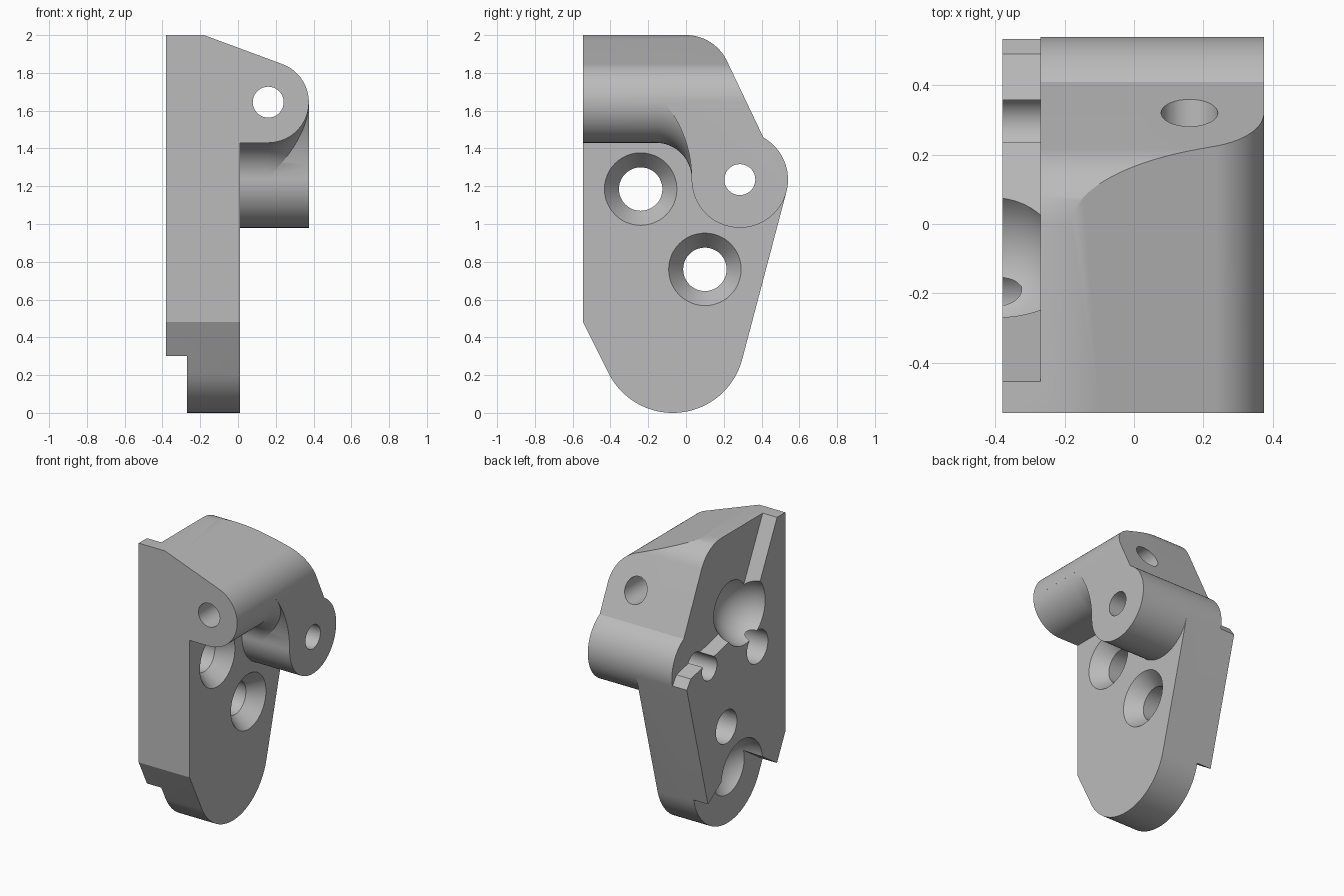
import bpy
import bmesh
from math import cos, sin, radians
from mathutils import Matrix, Vector

cube = bpy.data.objects.get("Cube")
if cube:
    bpy.data.objects.remove(cube, do_unlink=True)

grey = bpy.data.materials.new("plain grey")
grey.use_nodes = True
COLOUR = (0.5, 0.5, 0.5, 1)
grey.diffuse_color = COLOUR
grey.node_tree.nodes["Principled BSDF"].inputs["Base Color"].default_value = COLOUR


def arc(centre, radius, start, end, steps=24):
    angles = [radians(start + (end - start) * i / steps) for i in range(steps + 1)]
    return [(centre[0] + radius * cos(a), centre[1] + radius * sin(a)) for a in angles]


def finish(name, bm):
    bmesh.ops.recalc_face_normals(bm, faces=bm.faces)
    mesh = bpy.data.meshes.new(name)
    bm.to_mesh(mesh)
    bm.free()
    mesh.materials.append(grey)
    obj = bpy.data.objects.new(name, mesh)
    bpy.context.collection.objects.link(obj)
    return obj


def loft(name, rings):
    """Solid through matching closed rings of points."""
    bm = bmesh.new()
    loops = [[bm.verts.new(p) for p in ring] for ring in rings]
    n = len(loops[0])
    for a, b in zip(loops, loops[1:]):
        for i in range(n):
            j = (i + 1) % n
            bm.faces.new((a[i], a[j], b[j], b[i]))
    bm.faces.new(loops[0])
    bm.faces.new(loops[-1])
    return finish(name, bm)


def side_prism(name, profile, x0, x1):
    return loft(name, [[(x, y, z) for y, z in profile] for x in (x0, x1)])


def front_prism(name, profile, y0, y1):
    return loft(name, [[(x, y, z) for x, z in profile] for y in (y0, y1)])


def combine(target, tool, operation):
    mod = target.modifiers.new(operation, "BOOLEAN")
    mod.operation = operation
    mod.solver = "EXACT"
    mod.object = tool
    bpy.context.view_layer.objects.active = target
    bpy.ops.object.modifier_apply(modifier=mod.name)
    bpy.data.objects.remove(tool, do_unlink=True)


FRONT, INNER, OUTER = -0.545, 0.01, 0.375
LUG, LUG_R = (0.285, 1.235), 0.255
BARREL, BARREL_R = (0.16, 1.645), 0.215
FOOT = (-0.07, 0.38)

# Mounting plate with rounded foot
crown = arc((0, 1.76), 0.24, 25.4, 90)
plate = side_prism(
    "bracket_body",
    arc(FOOT, 0.38, -152.6, -14.8, 40) + arc(LUG, LUG_R, -14.8, 60.6)
    + crown + [(FRONT, 2), (FRONT, 0.48)], -0.38, INNER)

# Upper block running down into the round side lug
block = side_prism(
    "upper_block",
    [(FRONT, BARREL[1])] + arc((-0.605, 1.24), 0.635, 40.2, 0)
    + arc(LUG, LUG_R, 180, 345.2, 40) + arc(LUG, LUG_R, -14.8, 60.6)[1:]
    + crown + [(FRONT, 2)], -0.1, OUTER)

# Rounded underside of the front barrel, bending down to the lug
section = [(-0.1, 1.43)] + arc(BARREL, BARREL_R, -90, 0, 20) + [(0.37, 1.7), (-0.1, 1.7)]
pivot = Vector((0, -0.16, 1.24))
rings = [[Vector((x, FRONT, z)) for x, z in section]]
for i in range(25):
    turn = Matrix.Rotation(radians(-90 * i / 24), 3, "X")
    rings.append([pivot + turn @ (Vector((x, pivot.y, z)) - pivot) for x, z in section])
bend = loft("barrel_bend", rings)

combine(block, bend, "UNION")
combine(plate, block, "UNION")

# Sloping top that rolls over the front barrel
envelope = front_prism(
    "top_envelope",
    [(-0.6, -0.2), (0.6, -0.2), (0.6, BARREL[1])]
    + arc(BARREL, BARREL_R, 0, 69.7) + [(-0.18, 2), (-0.22, 2.02), (-0.6, 2.02)], -0.8, 0.8)
combine(plate, envelope, "INTERSECT")

# Stepped back pad: remove the top corner and the notch around the foot
STEP = -0.27
top_cut = [(-0.455, 2.2), (-0.455, 2), (-0.15, 1.39), (0.49, 1.24),
           (0.54, 1.17), (0.8, 1.17), (0.8, 2.2)]
foot_cut = [(-0.7, 0.3), (-0.45, 0.3), (FOOT[0], 0.55), (0.3, 0.3),
            (0.8, 0.3), (0.8, -0.2), (-0.7, -0.2)]
for cut in (top_cut, foot_cut):
    combine(plate, side_prism("step_cutter", cut, -0.6, STEP), "DIFFERENCE")

# Ball sockets in the back
for y, z in ((-0.1, 1.48), FOOT):
    bm = bmesh.new()
    bmesh.ops.create_uvsphere(bm, u_segments=48, v_segments=24, radius=0.227,
                              matrix=Matrix.Translation((-0.405, y, z)))
    combine(plate, finish("socket_cutter", bm), "DIFFERENCE")

# Countersunk screw holes
for centre in ((-0.24, 1.185), (0.1, 0.76)):
    stations = [(-0.6, 0.115), (INNER - 0.1, 0.115), (INNER, 0.192), (INNER + 0.01, 0.2)]
    rings = [[(x, y, z) for y, z in arc(centre, r, 0, 352.5, 47)] for x, r in stations]
    combine(plate, loft("screw_cutter", rings), "DIFFERENCE")

# Pin holes through the lug and the barrel
combine(plate, side_prism("lug_pin_cutter", arc(LUG, 0.082, 0, 350, 35), -0.7, 0.7), "DIFFERENCE")
combine(plate, front_prism("barrel_pin_cutter", arc(BARREL, 0.082, 0, 350, 35), -0.9, 0.9), "DIFFERENCE")

bpy.ops.object.select_all(action="DESELECT")
plate.select_set(True)
bpy.context.view_layer.objects.active = plate
bpy.ops.object.shade_smooth_by_angle(angle=radians(25))
